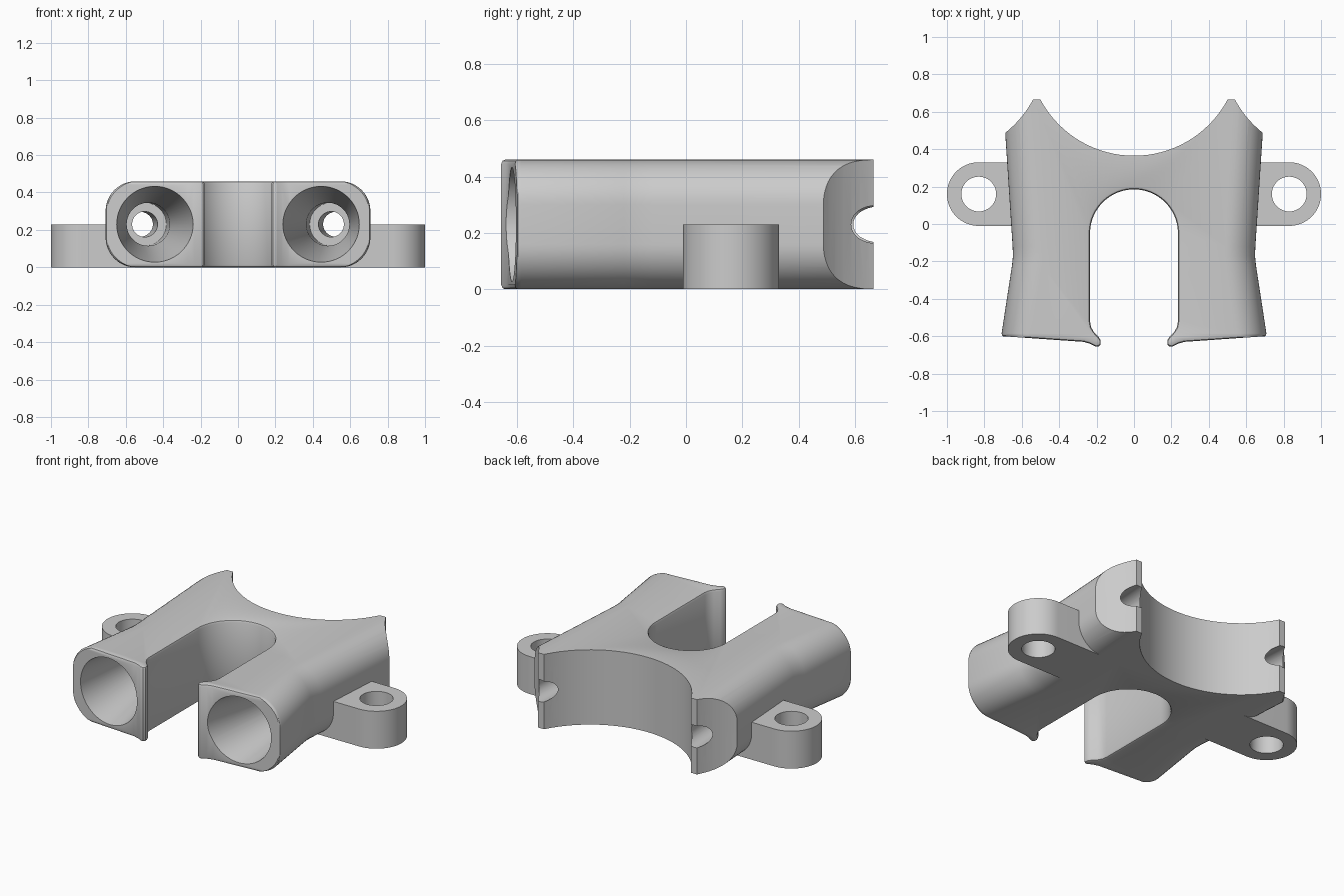
import bpy, bmesh, math

if "Cube" in bpy.data.objects:
    bpy.data.objects.remove(bpy.data.objects["Cube"], do_unlink=True)

HEIGHT = 0.46
MID = HEIGHT / 2

grey = bpy.data.materials.new("light_grey")
grey.use_nodes = True
grey.diffuse_color = (0.6, 0.6, 0.6, 1)
grey.node_tree.nodes["Principled BSDF"].inputs["Base Color"].default_value = (0.6, 0.6, 0.6, 1)


def loft(name, rings):
    """Solid through matching closed rings of points, capped at both ends."""
    bm = bmesh.new()
    loops = [[bm.verts.new(p) for p in ring] for ring in rings]
    n = len(loops[0])
    for a, b in zip(loops, loops[1:]):
        for i in range(n):
            j = (i + 1) % n
            bm.faces.new((a[i], a[j], b[j], b[i]))
    bm.faces.new(loops[0][::-1])
    bm.faces.new(loops[-1])
    bmesh.ops.recalc_face_normals(bm, faces=bm.faces)
    mesh = bpy.data.meshes.new(name)
    bm.to_mesh(mesh)
    bm.free()
    mesh.materials.append(grey)
    obj = bpy.data.objects.new(name, mesh)
    bpy.context.collection.objects.link(obj)
    return obj


def arc(cx, cy, r, start, end, steps):
    angles = [math.radians(start + (end - start) * i / steps) for i in range(steps + 1)]
    return [(cx + r * math.cos(a), cy + r * math.sin(a)) for a in angles]


def prism(name, outline, z0, z1):
    return loft(name, [[(x, y, z) for x, y in outline] for z in (z0, z1)])


def combine(target, tool, operation):
    """Apply a boolean and remove the helper."""
    tool.hide_render = True
    mod = target.modifiers.new("combine", 'BOOLEAN')
    mod.operation = operation
    mod.solver = 'EXACT'
    mod.object = tool
    bpy.context.view_layer.objects.active = target
    bpy.ops.object.modifier_apply(modifier=mod.name)
    bpy.data.objects.remove(tool, do_unlink=True)


# Body: rounded section swept front to back, waisted in the middle
def section(y, half_width, r=0.16):
    x, top = half_width - r, HEIGHT - r
    outline = (arc(x, r, r, -90, 0, 12) + arc(x, top, r, 0, 90, 12)
               + arc(-x, top, r, 90, 180, 12) + arc(-x, r, r, 180, 270, 12))
    return [(px, y, pz) for px, pz in outline]


stations = [(-0.8, 0.695), (-0.604, 0.695), (-0.597, 0.704), (-0.585, 0.708),
            (-0.22, 0.652), (-0.17, 0.647), (-0.12, 0.649), (0.665, 0.7)]
body = loft("bracket_body", [section(y, w) for y, w in stations])

# Mounting ears
for side in (-1, 1):
    outline = [(0.4, -0.01)] + arc(0.83, 0.16, 0.17, -90, 90, 40) + [(0.4, 0.33)]
    ear = prism("ear", [(side * x, y) for x, y in outline], 0, 0.23)
    combine(body, ear, 'UNION')

# Front slot with curled lips and filleted edges
lip = [(0.235, -0.52), (0.23, -0.55), (0.215, -0.577), (0.19, -0.603), (0.178, -0.622),
       (0.178, -0.643), (0.188, -0.654), (0.205, -0.656), (0.235, -0.64), (0.27, -0.63),
       (0.73, -0.598), (1, -0.58), (1, -1)]
slot = lip[::-1] + arc(0, -0.05, 0.235, 0, 180, 48) + [(-x, y) for x, y in lip]


def grown(outline, amount, z):
    ring = []
    for i, (x, y) in enumerate(outline):
        ax, ay = outline[i - 1]
        bx, by = outline[(i + 1) % len(outline)]
        d = math.hypot(bx - ax, by - ay)
        ring.append((x + amount * (by - ay) / d, y - amount * (bx - ax) / d, z))
    return ring


fillet = [(-0.1, 0.015), (0, 0.015), (0.004, 0.005), (0.015, 0)]
layers = fillet + [(HEIGHT - z, g) for z, g in reversed(fillet)]
combine(body, loft("slot_cutter", [grown(slot, g, z) for z, g in layers]), 'DIFFERENCE')

# Round saddles at the back
for cx in (-1.04, 0, 1.04):
    saddle = prism("saddle_cutter", arc(cx, 0.932, 0.567, 0, 360, 96)[:-1], -0.1, 0.6)
    combine(body, saddle, 'DIFFERENCE')

# Tapered sockets with through holes, and ear holes
bore = [(-0.8, 0.233), (-0.09, 0.115), (0.2, 0.115), (0.2, 0.068), (0.8, 0.068)]
for side in (-1, 1):
    rings = []
    for y, r in bore:
        cx = 0.447 + 0.0625 * (y + 0.62)
        rings.append([(side * px, y, pz) for px, pz in arc(cx, MID, r, 0, 360, 64)[:-1]])
    combine(body, loft("socket_cutter", rings), 'DIFFERENCE')
    hole = prism("ear_hole_cutter", arc(side * 0.83, 0.16, 0.093, 0, 360, 64)[:-1], -0.1, 0.4)
    combine(body, hole, 'DIFFERENCE')

# Smooth curved surfaces, keep edges sharp
bpy.ops.object.select_all(action='DESELECT')
body.select_set(True)
bpy.context.view_layer.objects.active = body
bpy.ops.object.shade_smooth_by_angle(angle=math.radians(30))
